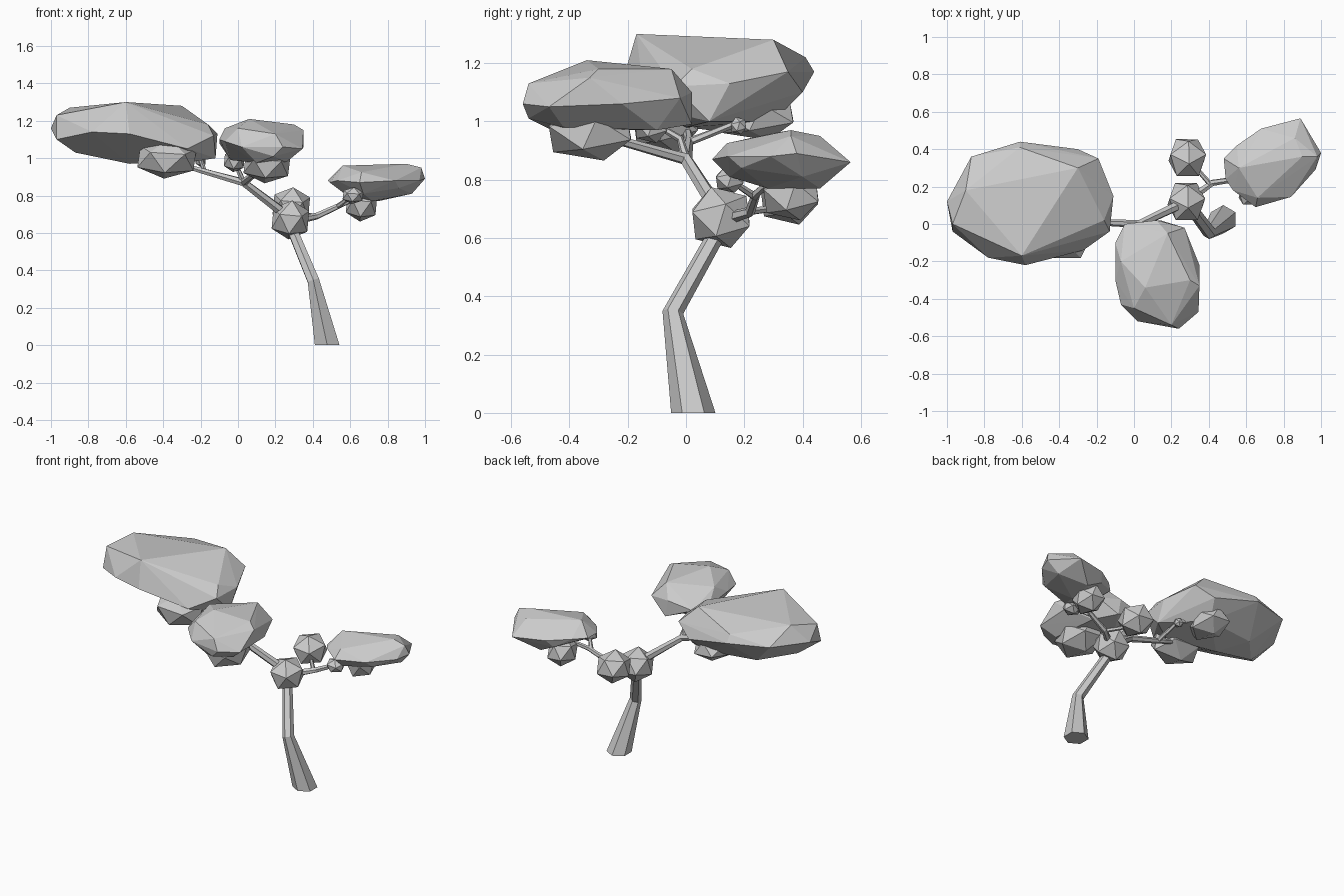
import bpy, bmesh
from mathutils import Vector, Matrix

cube = bpy.data.objects.get("Cube")
if cube:
    bpy.data.objects.remove(cube, do_unlink=True)

# Single plain colour
grey = bpy.data.materials.new("light_grey")
grey.use_nodes = True
colour = (0.6, 0.6, 0.6, 1)
grey.diffuse_color = colour
grey.node_tree.nodes["Principled BSDF"].inputs["Base Color"].default_value = colour


def add_object(name, bm):
    bmesh.ops.recalc_face_normals(bm, faces=bm.faces)
    mesh = bpy.data.meshes.new(name)
    bm.to_mesh(mesh)
    bm.free()
    mesh.materials.append(grey)
    obj = bpy.data.objects.new(name, mesh)
    bpy.context.scene.collection.objects.link(obj)


def canopy(name, points):
    """Faceted foliage mass wrapped around its corner points."""
    bm = bmesh.new()
    for p in points:
        bm.verts.new(p)
    hull = bmesh.ops.convex_hull(bm, input=bm.verts)
    loose = set(hull["geom_interior"]) | set(hull["geom_unused"])
    bmesh.ops.delete(bm, geom=[v for v in loose if isinstance(v, bmesh.types.BMVert)],
                     context="VERTS")
    add_object(name, bm)


def tuft(name, centre, size, turn=0.3):
    """Small twenty-sided foliage lump."""
    bm = bmesh.new()
    place = (Matrix.Translation(centre) @ Matrix.Diagonal((*size, 1))
             @ Matrix.Rotation(turn, 4, "Z") @ Matrix.Rotation(turn, 4, "X"))
    bmesh.ops.create_icosphere(bm, subdivisions=1, radius=1.04, matrix=place)
    add_object(name, bm)


def limb(name, path, sides=6):
    """Tapered limb through (x, y, z, radius) stations."""
    bm = bmesh.new()
    up = Vector((0, 0, 1))
    spots = [Vector(p[:3]) for p in path]
    rings = []
    for i, p in enumerate(path):
        along = spots[min(i + 1, len(path) - 1)] - spots[max(i - 1, 0)]
        if p[2] == 0:
            along = up  # flat cut on the ground
        place = Matrix.Translation(spots[i]) @ up.rotation_difference(along).to_matrix().to_4x4()
        rings.append(bmesh.ops.create_circle(bm, segments=sides, radius=p[3], matrix=place)["verts"])
    for a, b in zip(rings, rings[1:]):
        for i in range(sides):
            j = (i + 1) % sides
            bm.faces.new((a[i], a[j], b[j], b[i]))
    bm.faces.new(rings[0])
    bm.faces.new(rings[-1])
    add_object(name, bm)


# Trunk and branches
limb("trunk", [(.477, .025, 0, .076), (.403, -.045, .345, .036), (.28, .12, .64, .03)])
limb("right_branch", [(.28, .12, .68, .028), (.03, 0, .87, .022), (-.22, .01, .94, .016),
                      (-.36, 0, .99, .013)])
limb("front_branch", [(.03, 0, .87, .02), (.12, -.25, .94, .016), (.12, -.28, 1.05, .012)])
limb("front_twig", [(.03, 0, .87, .016), (0, -.02, .94, .013), (-.02, -.12, 1, .01)])
limb("right_twig", [(-.18, .01, .93, .014), (-.2, .18, .995, .012), (-.38, .22, 1.04, .01)])
limb("left_branch", [(.28, .12, .66, .024), (.42, .22, .69, .018), (.55, .24, .75, .015),
                     (.7, .32, .82, .012)])
limb("left_twig", [(.53, .24, .74, .014), (.61, .15, .8, .01)])
limb("back_twig", [(.41, .21, .69, .014), (.34, .29, .7, .012), (.29, .35, .74, .01)])

# Small foliage lumps at the joints
tuft("trunk_tuft", (.28, .12, .67), (.108, .115, .105))
tuft("back_tuft", (.285, .355, .745), (.108, .115, .1))
tuft("left_lower_tuft", (.66, .36, .75), (.09, .11, .09))
tuft("left_knob", (.615, .15, .8), (.06, .055, .045))
tuft("front_lower_tuft", (.155, -.33, .965), (.135, .165, .1))
tuft("front_knob", (-.02, -.12, .985), (.06, .065, .06))
tuft("right_lower_tuft", (-.38, -.07, 1), (.17, .13, .11))
tuft("right_back_tuft", (-.38, .24, 1.02), (.12, .15, .085))
tuft("right_knob", (-.2, .18, .985), (.03, .03, .03))

# Large foliage masses
canopy("right_canopy", [
    (-.6, -.17, 1.3), (-.3, .3, 1.28), (-.61, .41, 1.22), (-.87, .36, 1.18), (-.9, .18, 1.27),
    (-.97, 0, 1.23), (-1, .12, 1.16), (-.97, -.04, 1.1), (-.78, -.18, 1.14), (-.58, -.22, 1.13),
    (-.27, -.14, 1.05), (-.13, -.04, 1.12), (-.11, .15, 1.13), (-.19, .35, 1.17),
    (-.61, .44, 1.17), (-.3, .4, 1.1), (-.12, .08, 1), (-.25, 0, .98), (-.35, .3, 1),
    (-.87, .06, 1.03), (-.58, .08, .97), (-.16, .02, 1.18), (-.7, .25, 1.01)])
canopy("front_canopy", [
    (.06, -.34, 1.21), (.18, -.05, 1.18), (.3, -.3, 1.18), (.35, -.33, 1.15), (.345, -.47, 1.05),
    (.35, -.22, 1.06), (.24, -.56, 1.06), (.2, -.54, 1.13), (.02, -.52, 1.06), (0, -.45, 1.16),
    (-.1, -.3, 1.1), (-.07, -.2, 1.16), (-.1, -.1, 1.08), (-.05, 0, 1.07), (.12, .02, 1.1),
    (.27, -.02, 1.08), (.14, .02, .99), (.26, -.42, .98), (.1, -.47, .975), (.24, -.1, .97),
    (-.04, -.25, .99), (.19, -.54, 1.01), (-.07, -.43, 1.09)])
canopy("left_canopy", [
    (.56, .3, .96), (.9, .36, .97), (.98, .36, .95), (1, .38, .89), (.89, .565, .86),
    (.86, .46, .95), (.68, .51, .87), (.55, .42, .88), (.48, .35, .88), (.49, .24, .87),
    (.53, .18, .88), (.65, .09, .87), (.66, .14, .925), (.84, .145, .88), (.97, .29, .88),
    (.93, .4, .81), (.75, .46, .77), (.72, .28, .77), (.57, .25, .81), (.65, .47, .82),
    (.67, .15, .81), (.86, .19, .84)])
